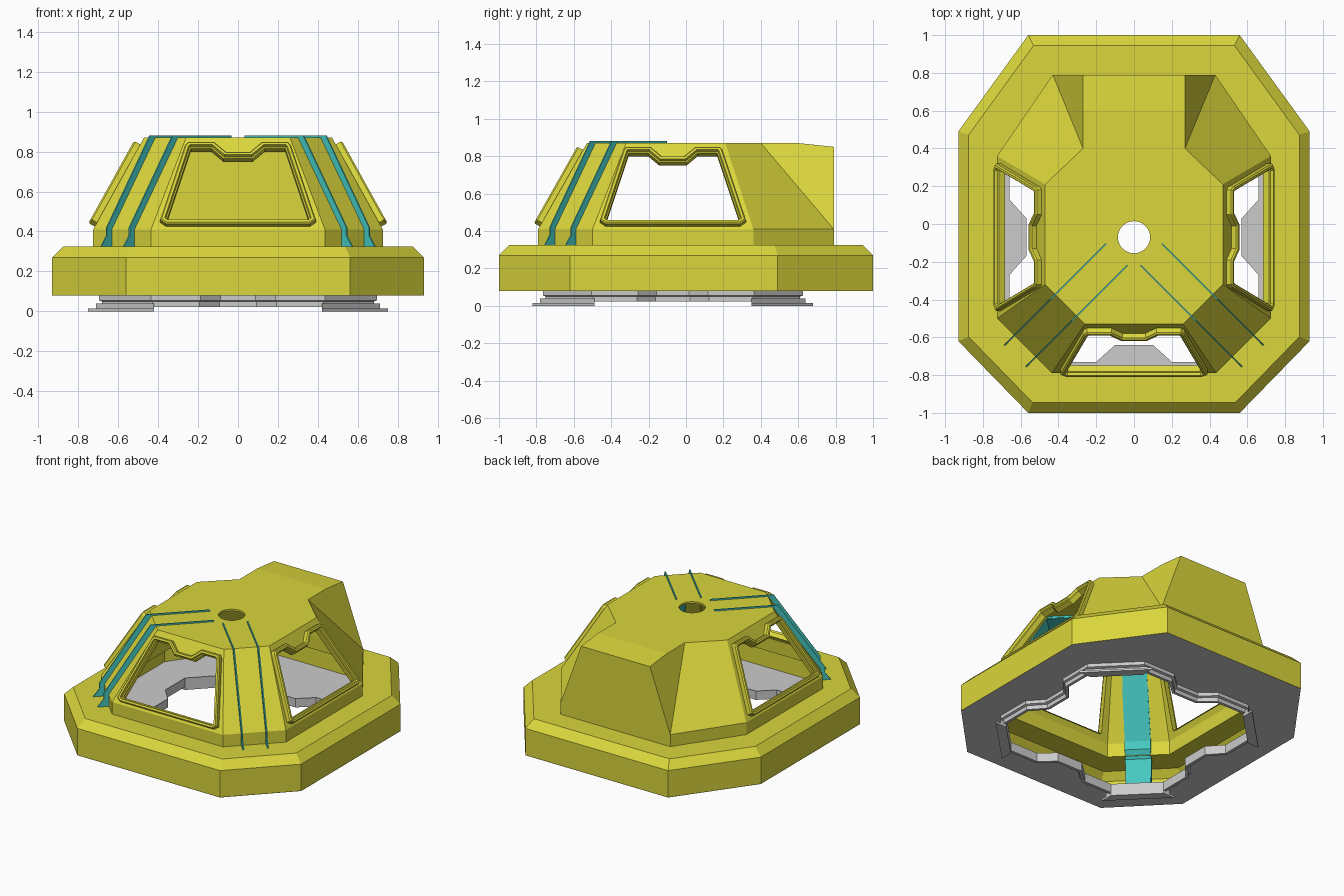
import bpy, bmesh, math
from mathutils import Vector, Matrix

if "Cube" in bpy.data.objects:
    bpy.data.objects.remove(bpy.data.objects["Cube"])


def material(name, col):
    m = bpy.data.materials.new(name)
    m.diffuse_color = col
    m.use_nodes = True
    m.node_tree.nodes["Principled BSDF"].inputs["Base Color"].default_value = m.diffuse_color
    return m


YELLOW = material("yellow_paint", (0.70, 0.67, 0.045, 1))
TEAL = material("teal_metal", (0.06, 0.58, 0.53, 1))


def sym(half):
    """Mirror a half outline (front to back, x > 0) into a closed loop."""
    return half + [(-x, y) for x, y in reversed(half)]


def inset(loop, d):
    """Mitred inward offset of a counter-clockwise outline."""
    out, n = [], len(loop)
    for i in range(n):
        p, a, b = (Vector(loop[k % n]) for k in (i, i - 1, i + 1))
        e, f = (p - a).normalized(), (b - p).normalized()
        n1, n2 = Vector((-e.y, e.x)), Vector((-f.y, f.x))
        out.append(tuple(p + (n1 + n2) * d / (1 + n1.dot(n2))))
    return out


def finish(bm, name, mat=None, matrix=None):
    me = bpy.data.meshes.new(name)
    bm.to_mesh(me)
    bm.free()
    if mat:
        me.materials.append(mat)
    ob = bpy.data.objects.new(name, me)
    bpy.context.collection.objects.link(ob)
    if matrix:
        me.transform(matrix)
    return ob


def bridge(bm, r0, r1, skip=()):
    n = len(r0)
    for i in range(n):
        if i not in skip:
            j = (i + 1) % n
            bm.faces.new((r0[i], r0[j], r1[j], r1[i]))


def rings(bm, loops):
    """Each loop is (outline, z)."""
    return [[bm.verts.new((x, y, z)) for x, y in o] for o, z in loops]


def loft(name, loops, caps=False, mat=None, matrix=None):
    bm = bmesh.new()
    rs = rings(bm, loops)
    for a, b in zip(rs, rs[1:]):
        bridge(bm, a, b)
    if caps:
        bm.faces.new(list(reversed(rs[0])))
        bm.faces.new(rs[-1])
        bmesh.ops.recalc_face_normals(bm, faces=bm.faces)
    return finish(bm, name, mat, matrix)


# Shell: octagonal skirt, short wall, tapered cabin and rear extension
BASE = sym([(.56, -1), (.93, -.62), (.93, .49), (.56, 1)])
WALL = sym([(.435, -.79), (.725, -.5), (.725, .36), (.43, .79)])
ROOF = sym([(.26, -.53), (.47, -.32), (.47, .21), (.27, .4)])
bm = bmesh.new()
rs = rings(bm, [(BASE, .08), (BASE, .27), (inset(BASE, .055), .325),
                (WALL, .325), (WALL, .41), (ROOF, .87)])
for a, b in zip(rs[:4], rs[1:5]):
    bridge(bm, a, b)
w, t = rs[4], rs[5]
bridge(bm, w, t, skip=(3,))
gr, er, el, gl = (bm.verts.new(c) for c in
                  ((.27, .6, .87), (.27, .79, .85), (-.27, .79, .85), (-.27, .6, .87)))
for f in ((w[3], w[4], el, er), (w[3], er, gr, t[3]), (w[4], t[4], gl, el),
          (t[3], gr, gl, t[4]), (gr, er, el, gl), t):
    bm.faces.new(f)
shell = finish(bm, "cabin_shell", YELLOW)
sol = shell.modifiers.new("thickness", 'SOLIDIFY')
sol.thickness = .015
sol.offset = -1

# Window frames on the front, right and left walls
FRAME = sym([(.36, .017), (.39, .04), (.265, .47), (.25, .487), (.12, .487), (.06, .43)])
STEPS = [(0, -.005), (0, .028), (.007, .036), (.02, .036), (.024, .02), (.031, .016), (.031, -.02)]
cutters = []
for side, org, u, v in (("front", (0, -.79, .41), (1, 0, 0), (0, .26, .46)),
                        ("right", (.725, -.07, .41), (0, 1, 0), (-.255, 0, .46)),
                        ("left", (-.725, -.07, .41), (0, -1, 0), (.255, 0, .46))):
    u, v = Vector(u), Vector(v).normalized()
    m = Matrix((u, v, u.cross(v))).transposed().to_4x4()
    m.translation = org
    loft(side + "_window_frame", [(inset(FRAME, d), h) for d, h in STEPS], mat=YELLOW, matrix=m)
    hole = inset(FRAME, .027)
    cutters.append(loft(side + "_cutter", [(hole, -.1), (hole, .1)], True, matrix=m))

# Round hatch hole in the roof
circle = [(.085 * math.cos(math.tau * i / 32), -.07 + .085 * math.sin(math.tau * i / 32))
          for i in range(32)]
cutters.append(loft("roof_cutter", [(circle, .75), (circle, .95)], True))
for c in cutters:
    c.hide_render = True
    b = shell.modifiers.new("cut", 'BOOLEAN')
    b.operation = 'DIFFERENCE'
    b.solver = 'EXACT'
    b.object = c
bpy.context.view_layer.objects.active = shell
for mod in list(shell.modifiers):
    bpy.ops.object.modifier_apply(modifier=mod.name)
for c in cutters:
    bpy.data.objects.remove(c)

# Floor plate with a notched opening, square-symmetric about the hatch axis
CY = -.07
opening = []
for k in range(4):
    c, s = round(math.cos(k * math.pi / 2)), round(math.sin(k * math.pi / 2))
    for x, y in ((-.42, -.66), (-.2, -.66), (-.1, -.57), (.1, -.57), (.2, -.66), (.42, -.66)):
        opening.append((x * c - y * s, x * s + y * c + CY))
bm = bmesh.new()
edges = []
for r in rings(bm, [(BASE, .079), (opening, .079)]):
    edges += [bm.edges.new((r[i], r[i - 1])) for i in range(len(r))]
bmesh.ops.triangle_fill(bm, edges=edges, use_beauty=True, normal=(0, 0, -1))
finish(bm, "floor_plate")

# Stepped trim hanging under the opening
loft("opening_trim", [(opening, .085), (opening, .022), (inset(opening, -.02), .022),
                      (inset(opening, -.02), .05), (inset(opening, -.035), .055),
                      (inset(opening, -.035), .079)])

# Stepped flanges at the four corners of the opening
for k, name in enumerate(("front_right", "back_right", "back_left", "front_left")):
    m = Matrix.Translation((0, CY, 0)) @ Matrix.Rotation(k * math.pi / 2, 4, 'Z')
    for part, o, z0, z1 in (("flange", .75, 0, .014), ("step", .71, .014, .04),
                            ("collar", .68, .04, .079)):
        plan = [(.42, -.66), (.42, -o), (o, -.42), (.66, -.42)]
        loft(f"{name}_{part}", [(plan, z0), (plan, z1)], True, matrix=m)

# Rail channels: twin fins through the front diagonals and a panel inside
OUTER = [(.13, .88), (.545, .88), (.85, .42), (.85, .38), (.89, .325), (.87, .10)]
INNER = [(.13, .845), (.515, .845), (.79, .41), (.79, .35), (.83, .30), (.84, .10)]
for name, sx in (("right", 1), ("left", -1)):
    d = Vector((sx, -1, 0)).normalized()
    # local axes: x along the diagonal, y up, z across the channel
    m = Matrix((d, Vector((0, 0, 1)), d.cross(Vector((0, 0, 1))))).transposed().to_4x4()
    m.translation = (0, CY, 0)
    for tag, s in (("outer", .08), ("inner", -.08)):
        prof = OUTER + INNER[::-1]
        loft(f"{name}_{tag}_rail_fin", [(prof, s - .004), (prof, s + .004)], True, TEAL, m)
    prof = INNER + [(x - .006, z - .004) for x, z in reversed(INNER)]
    loft(f"{name}_rail_panel", [(prof, -.08), (prof, .08)], True, TEAL, m)
